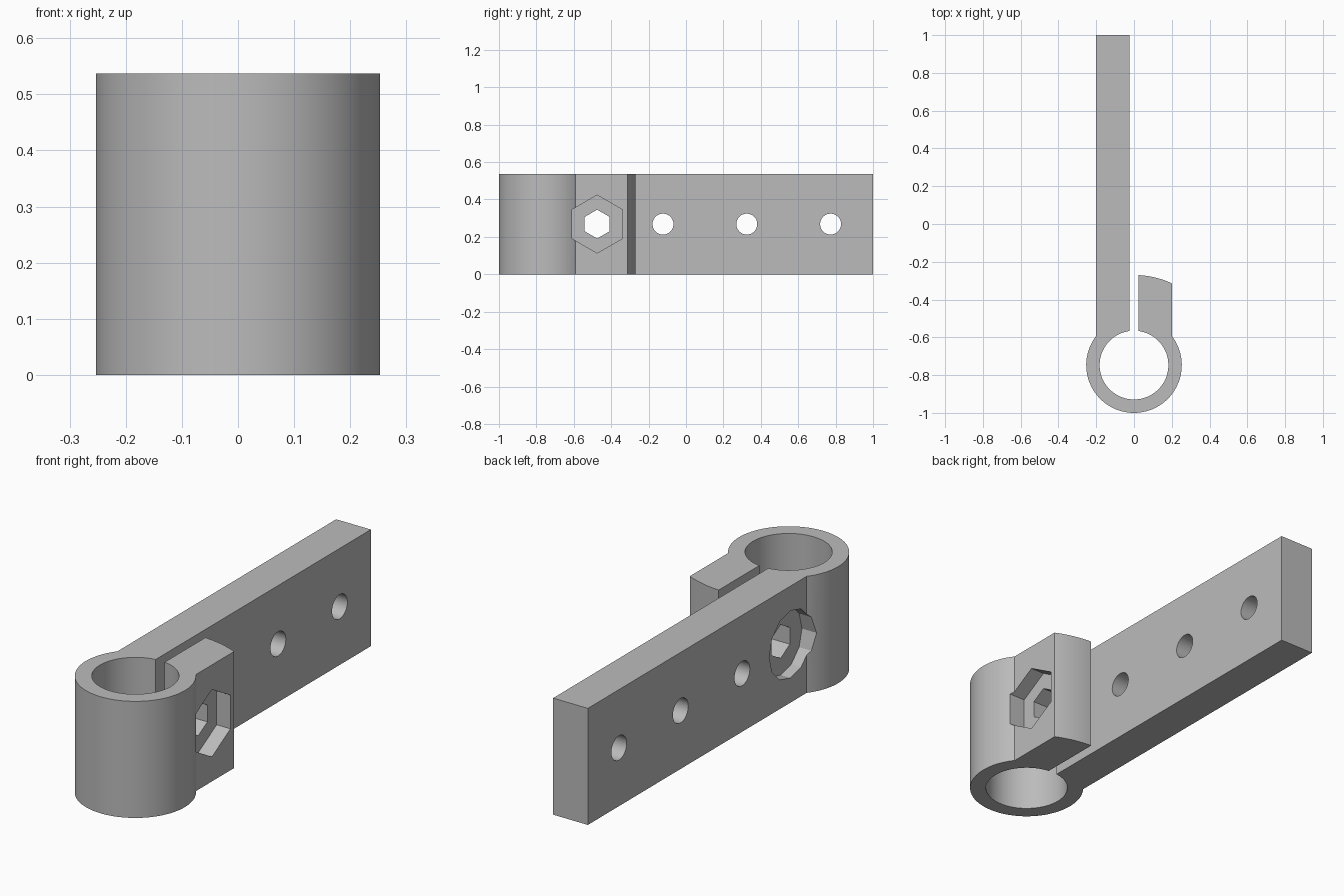
import bpy, bmesh
from math import pi, sin, cos, sqrt, asin, acos, radians
from mathutils import Matrix

default = bpy.data.objects.get("Cube")
if default:
    bpy.data.objects.remove(default, do_unlink=True)

# Main dimensions
HEIGHT = 0.537
MID = HEIGHT / 2
RING_Y = -0.747
R_OUT, R_IN, R_TAB = 0.253, 0.182, 0.477
HALF_W, HALF_GAP = 0.2, 0.023
BOLT_Y = -0.475

mat = bpy.data.materials.new("grey plastic")
mat.use_nodes = True
grey = (0.5, 0.5, 0.5, 1)
mat.diffuse_color = grey
mat.node_tree.nodes["Principled BSDF"].inputs["Base Color"].default_value = grey


def make_object(name, bm):
    bmesh.ops.recalc_face_normals(bm, faces=bm.faces)
    mesh = bpy.data.meshes.new(name)
    bm.to_mesh(mesh)
    bm.free()
    mesh.materials.append(mat)
    obj = bpy.data.objects.new(name, mesh)
    bpy.context.collection.objects.link(obj)
    return obj


def arc(radius, start, end, steps):
    """Points on an arc about the ring centre."""
    angles = [start + (end - start) * i / steps for i in range(steps + 1)]
    return [(radius * cos(a), RING_Y + radius * sin(a)) for a in angles]


# Split clamp outline: outer ring, tab, slot, bore, slot, arm
side = acos(HALF_W / R_OUT)
slot = acos(HALF_GAP / R_IN)
outline = arc(R_OUT, -pi - side, side, 56)
outline += arc(R_TAB, acos(HALF_W / R_TAB), acos(HALF_GAP / R_TAB), 8)
outline += arc(R_IN, slot, -pi - slot, 72)
outline += [(-HALF_GAP, 1), (-HALF_W, 1)]

bm = bmesh.new()
base = bm.faces.new([bm.verts.new((x, y, 0)) for x, y in outline])
grown = bmesh.ops.extrude_face_region(bm, geom=[base])
top = [v for v in grown["geom"] if isinstance(v, bmesh.types.BMVert)]
bmesh.ops.translate(bm, verts=top, vec=(0, 0, HEIGHT))
clamp = make_object("clamp_with_arm", bm)


def cut(name, y, radius, sides, x0, x1):
    """Cut a prism-shaped hole running along x, with a corner pointing up."""
    bm = bmesh.new()
    place = Matrix.Translation(((x0 + x1) / 2, y, MID)) @ Matrix.Rotation(pi / 2, 4, "Y")
    bmesh.ops.create_cone(bm, cap_ends=True, segments=sides, radius1=radius,
                          radius2=radius, depth=x1 - x0, matrix=place)
    # Turn so that a corner sits at the top
    far = max(bm.verts, key=lambda v: v.co.z)
    turn = asin(max(-1, min(1, (far.co.y - y) / radius)))
    bmesh.ops.rotate(bm, verts=bm.verts, cent=(0, y, MID),
                     matrix=Matrix.Rotation(turn, 3, "X"))
    cutter = make_object(name, bm)
    cutter.hide_render = True
    mod = clamp.modifiers.new(name, "BOOLEAN")
    mod.operation, mod.solver, mod.object = "DIFFERENCE", "EXACT", cutter
    bpy.context.view_layer.objects.active = clamp
    bpy.ops.object.modifier_apply(modifier=name)
    bpy.data.objects.remove(cutter, do_unlink=True)


# Bolt passage with a nut pocket on the tab and a head pocket on the arm
cut("bolt_hole", BOLT_Y, 0.077, 6, -0.5, 0.5)
cut("nut_pocket", BOLT_Y, 0.155, 6, 0.13, 0.5)
cut("head_pocket", BOLT_Y, 0.155, 12, -0.5, -0.15)

# Row of mounting holes in the arm
for i in range(3):
    cut(f"mounting_hole_{i}", -0.123 + 0.448 * i, 0.056, 32, -0.5, 0.5)

bpy.ops.object.select_all(action="DESELECT")
clamp.select_set(True)
bpy.context.view_layer.objects.active = clamp
bpy.ops.object.shade_smooth_by_angle(angle=radians(25))
